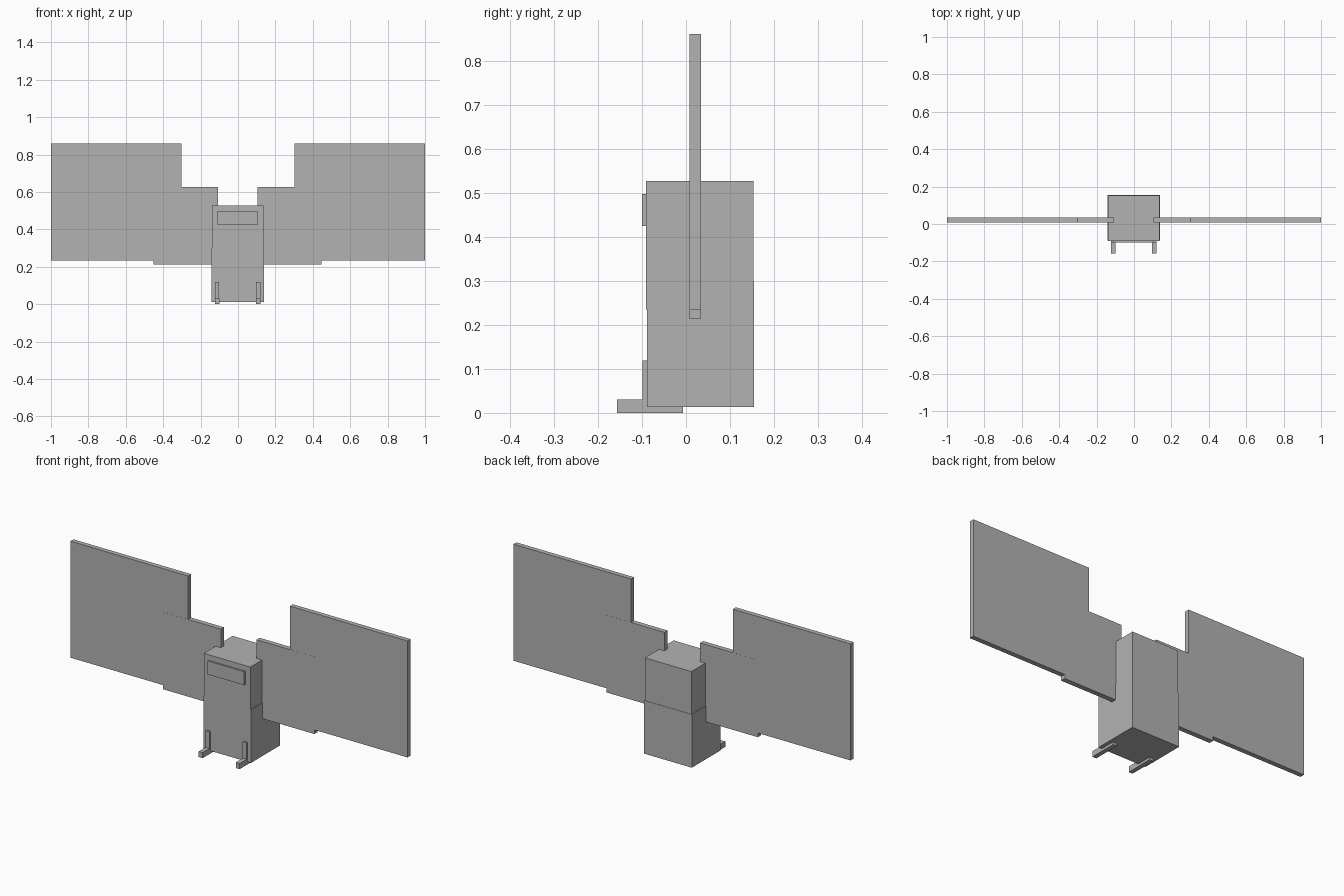
import bpy

if "Cube" in bpy.data.objects:
    bpy.data.objects.remove(bpy.data.objects["Cube"])

grey = bpy.data.materials.new("plain_grey")
grey.diffuse_color = (0.45, 0.45, 0.45, 1)
grey.use_nodes = True
grey.node_tree.nodes["Principled BSDF"].inputs["Base Color"].default_value = grey.diffuse_color


def box(name, x, y, z):
    """Axis-aligned box from (min, max) ranges."""
    bpy.ops.mesh.primitive_cube_add(
        size=1, location=[(r[0] + r[1]) / 2 for r in (x, y, z)])
    ob = bpy.context.object
    ob.name = name
    ob.scale = [r[1] - r[0] for r in (x, y, z)]
    bpy.ops.object.transform_apply(location=False, rotation=False, scale=True)
    ob.data.materials.append(grey)
    return ob


# Body, head and visor plate
box("body", (-0.143, 0.140), (-0.089, 0.155), (0.013, 0.298))
box("head", (-0.139, 0.137), (-0.091, 0.153), (0.235, 0.527))
box("visor", (-0.111, 0.107), (-0.100, -0.085), (0.425, 0.497))

# Paired parts, mirrored about the body's centre
for side, s in (("left", -1), ("right", 1)):
    def span(a, b, shift=-0.0015):
        return tuple(sorted((s * a + shift, s * b + shift)))

    # Wings: a lower inner panel overlapping a tall outer panel
    box(side + "_inner_wing", span(0.106, 0.449), (0.008, 0.0345), (0.213, 0.627))
    box(side + "_outer_wing", span(0.302, 1.0, 0), (0.0085, 0.034), (0.235, 0.860))

    # Leg strip on the front and the foot under it
    box(side + "_leg", span(0.099, 0.121), (-0.099, -0.085), (0.01, 0.119))
    box(side + "_foot", span(0.0985, 0.1215), (-0.157, -0.007), (0.0, 0.030))
